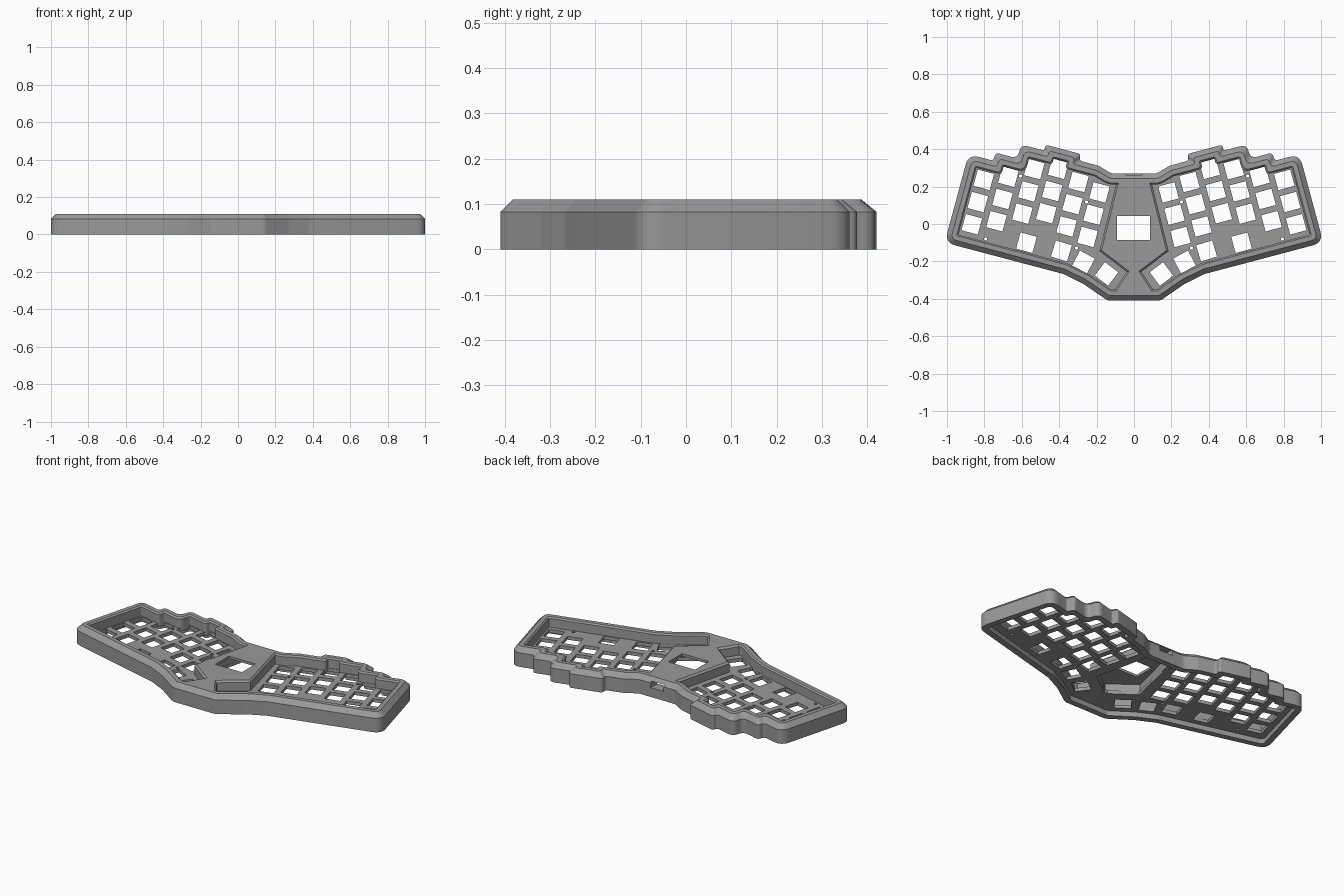
import bpy, bmesh, math
from mathutils import Vector

if "Cube" in bpy.data.objects:
    bpy.data.objects.remove(bpy.data.objects["Cube"])

TILT = math.radians(15)
PLATE_TOP, PLATE_THICK, TOP = 0.05, 0.02, 0.11

grey = bpy.data.materials.new("mid_grey")
grey.diffuse_color = (0.32, 0.32, 0.32, 1)
grey.use_nodes = True
grey.node_tree.nodes["Principled BSDF"].inputs["Base Color"].default_value = grey.diffuse_color


def tilt(u, v):
    """Column frame of the right half -> x, y."""
    c, s = math.cos(TILT), math.sin(TILT)
    return Vector((u * c - v * s, u * s + v * c))


def mirrored(half):
    """Close a clockwise right half with its reflection."""
    return half + [Vector((-p.x, p.y)) for p in reversed(half)]


def inset(pts, d):
    out = []
    for i, p in enumerate(pts):
        e1 = (p - pts[i - 1]).normalized()
        e2 = (pts[(i + 1) % len(pts)] - p).normalized()
        n1, n2 = Vector((e1.y, -e1.x)), Vector((e2.y, -e2.x))
        out.append(p + (n1 + n2) * d / (1 + n1.dot(n2)))
    return out


def fillet(pts, radius, d=0, n=7):
    """Round the corners; d shrinks convex and grows concave radii."""
    out = []
    for i, p in enumerate(pts):
        a, b = pts[i - 1] - p, pts[(i + 1) % len(pts)] - p
        turn = math.pi - a.angle(b)
        convex = (-a.x) * b.y - (-a.y) * b.x < 0
        r = max(radius - d, 0.006) if convex else radius + d
        t = min(r * math.tan(turn / 2), 0.47 * min(a.length, b.length))
        p0, p1 = p + a.normalized() * t, p + b.normalized() * t
        for k in range(n):
            f = k / (n - 1)
            out.append(p0 * (1 - f) ** 2 + p * 2 * f * (1 - f) + p1 * f * f)
    return out


def finish(bm, name):
    me = bpy.data.meshes.new(name)
    bm.to_mesh(me)
    bm.free()
    ob = bpy.data.objects.new(name, me)
    bpy.context.collection.objects.link(ob)
    me.materials.append(grey)
    return ob


def frame(name, pts, profile, radius):
    """Sweep a closed (inset, height) profile round an outline."""
    bm = bmesh.new()
    rings = []
    for d, z in profile:
        loop = inset(pts, d)
        if radius:
            loop = fillet(loop, radius, d)
        rings.append([bm.verts.new((p.x, p.y, z)) for p in loop])
    for r, ring in enumerate(rings):
        nxt = rings[(r + 1) % len(rings)]
        for i in range(len(ring)):
            j = (i + 1) % len(ring)
            bm.faces.new((ring[i], ring[j], nxt[j], nxt[i]))
    bmesh.ops.recalc_face_normals(bm, faces=bm.faces[:])
    return finish(bm, name)


def sheet(name, outline, holes, z, thickness):
    """Flat sheet with holes, thickened downwards."""
    bm = bmesh.new()
    for loop in [outline] + holes:
        vs = [bm.verts.new((p.x, p.y, z)) for p in loop]
        for i, v in enumerate(vs):
            bm.edges.new((vs[i - 1], v))
    bmesh.ops.triangle_fill(bm, use_beauty=True, use_dissolve=False,
                            edges=bm.edges[:], normal=(0, 0, 1))
    for f in bm.faces:
        f.normal_update()
        if f.normal.z < 0:
            f.normal_flip()
    ob = finish(bm, name)
    mod = ob.modifiers.new("thickness", 'SOLIDIFY')
    mod.thickness, mod.offset = thickness, -1
    return ob


def ngon(centre, radius, sides, angle):
    return [centre + Vector((math.cos(angle + k * math.tau / sides),
                             math.sin(angle + k * math.tau / sides))) * radius
            for k in range(sides)]


def key_hole(centre, angle):
    return ngon(centre, 0.045 * math.sqrt(2), 4, angle + math.pi / 4)


# Case outline: stepped column tops, straight side, angled front
outline = mirrored(
    [Vector((0.12, 0.27))]
    + [tilt(u, v) for u, v in [(0.262, 0.252), (0.37, 0.252), (0.37, 0.288), (0.563, 0.288),
                               (0.563, 0.255), (0.69, 0.255), (0.69, 0.178), (0.81, 0.178),
                               (0.81, 0.133), (0.948, 0.133), (0.948, -0.357)]]
    + [Vector(p) for p in [(0.377, -0.267), (0.27, -0.32), (0.14, -0.41)]])
xmax = max(p.x for p in fillet(outline, 0.06))
for p in outline:
    p.x /= xmax

# Rim with an outer chamfer, inner wall and a ledge underneath
rim = frame("case_rim", outline,
            [(0, 0), (0, 0.083), (0.027, TOP), (0.052, TOP), (0.06, 0.102),
             (0.06, 0.03), (0.035, 0.03), (0.035, 0)], 0.06)

# Key and screw openings for the right half
columns = [0.115, 0.14, 0.18, 0.145, 0.07, 0.02]
openings = [key_hole(tilt(0.222 + 0.123 * i, top - 0.123 * row), TILT)
            for i, top in enumerate(columns) for row in range(3)]
for x, y, deg in [(0.575, -0.10, 15), (0.388, -0.144, 17), (0.27, -0.203, 28), (0.147, -0.267, 37)]:
    openings.append(key_hole(Vector((x, y)), math.radians(deg)))
for x, y in [(0.794, -0.08), (0.607, 0.257), (0.254, 0.118), (0.307, -0.128)]:
    openings.append(ngon(Vector((x, y)), 0.009, 12, 0))
openings += [[Vector((-p.x, p.y)) for p in loop] for loop in openings]

# Key plate, open under the centre panel
pocket = mirrored([Vector((0.075, 0.2)), Vector((0.15, -0.135)), Vector((0.01, -0.235))])
sheet("key_plate", fillet(inset(outline, 0.04), 0.06, 0.04),
      openings + [pocket], PLATE_TOP, PLATE_THICK)

# Raised centre panel that flares to the front rim
panel = mirrored([Vector(p) for p in [(0.09, 0.235), (0.185, -0.145),
                                      (0.04, -0.255), (0.115, -0.37)]])
wall = frame("panel_wall", panel, [(0, 0.035), (0, 0.1), (0.01, TOP), (0.025, TOP), (0.025, 0.035)], 0)
screen = [Vector(p) for p in [(-0.09, 0.043), (0.085, 0.043), (0.085, -0.085), (-0.09, -0.085)]]
sheet("panel_top", inset(panel, 0.025), [screen], TOP, 0.015)

# Cable port through the back
bm = bmesh.new()
bmesh.ops.create_cube(bm, size=1)
for v in bm.verts:
    v.co = Vector((v.co.x * 0.085, 0.24 + v.co.y * 0.14, 0.073 + v.co.z * 0.036))
port = finish(bm, "port_cutter")
port.hide_render = True
port.display_type = 'WIRE'
for ob in (rim, wall):
    mod = ob.modifiers.new("port", 'BOOLEAN')
    mod.operation, mod.solver, mod.object = 'DIFFERENCE', 'EXACT', port

# Smooth the rounded corners, keep the creases
bpy.ops.object.select_all(action='DESELECT')
rim.select_set(True)
bpy.context.view_layer.objects.active = rim
bpy.ops.object.shade_smooth_by_angle(angle=math.radians(30))
